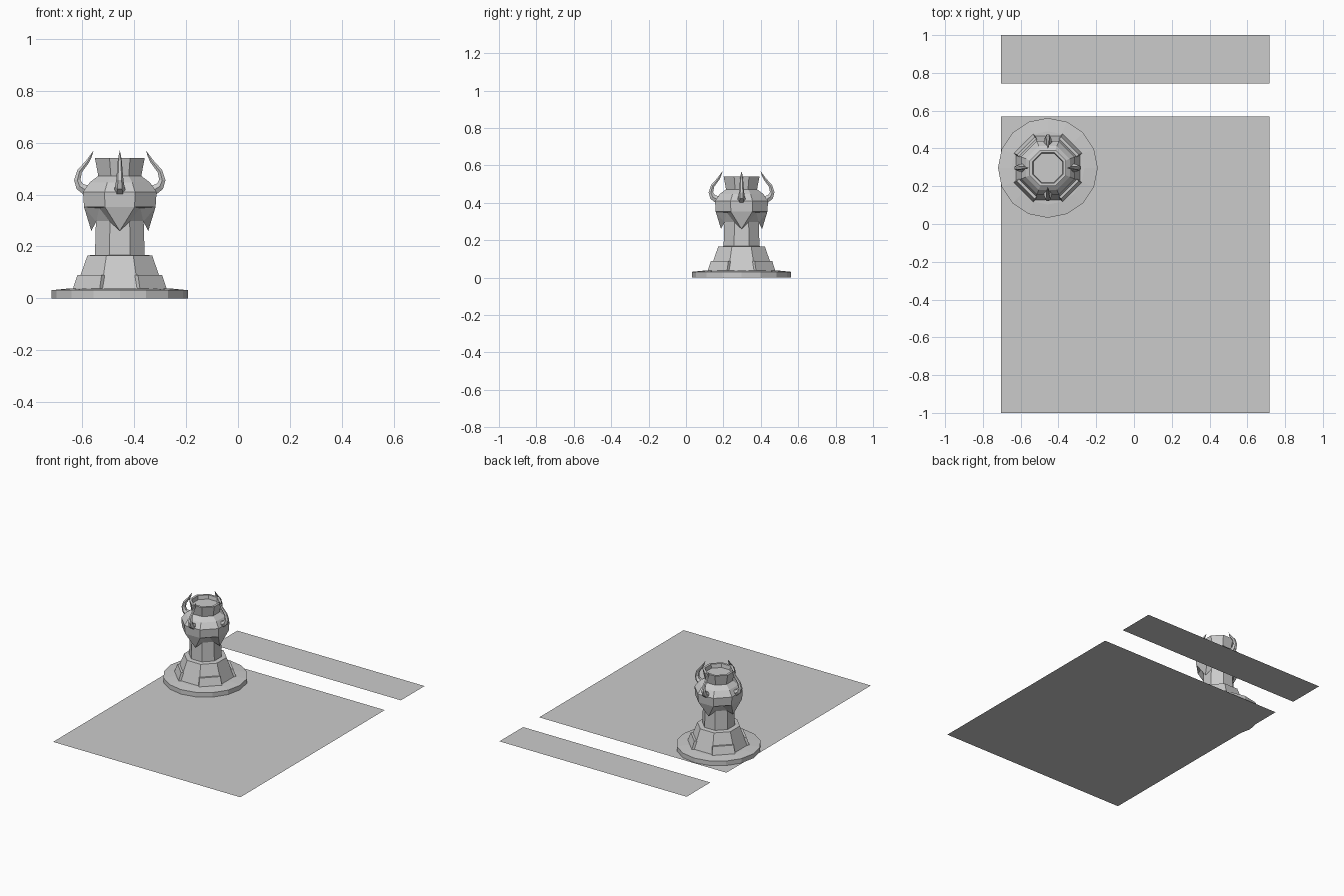
import bpy, bmesh
from math import cos, sin, pi, radians
from mathutils import Vector

if "Cube" in bpy.data.objects:
    bpy.data.objects.remove(bpy.data.objects["Cube"])

CX, CY = -0.456, 0.297


def finish(name, bm, at_piece=True):
    bmesh.ops.recalc_face_normals(bm, faces=bm.faces[:])
    me = bpy.data.meshes.new(name)
    bm.to_mesh(me)
    bm.free()
    ob = bpy.data.objects.new(name, me)
    if at_piece:
        ob.location = (CX, CY, 0)
    bpy.context.collection.objects.link(ob)
    return ob


def ring(bm, apothem, z, n=8):
    # flat sides face the axes
    r = apothem / cos(pi / n)
    return [bm.verts.new((r * cos((k - .5) * 2 * pi / n),
                          r * sin((k - .5) * 2 * pi / n), z)) for k in range(n)]


def bridge(bm, rings):
    for a, b in zip(rings, rings[1:]):
        n = len(a)
        for k in range(n):
            bm.faces.new((a[k], a[(k + 1) % n], b[(k + 1) % n], b[k]))


def turned(name, profile, n=8, bottom=True):
    bm = bmesh.new()
    rings = [ring(bm, a, z, n) for a, z in profile]
    bridge(bm, rings)
    if bottom:
        bm.faces.new(rings[0])
    bm.faces.new(rings[-1])
    return finish(name, bm)


# Ground sheets
def sheet(name, x0, x1, y0, y1):
    bm = bmesh.new()
    bm.faces.new([bm.verts.new(p) for p in
                  ((x0, y0, 0), (x1, y0, 0), (x1, y1, 0), (x0, y1, 0))])
    finish(name, bm, False)


sheet("large_sheet", -0.705, 0.718, -1.0, 0.568)
sheet("narrow_sheet", -0.705, 0.718, 0.743, 1.0)

# Round base disc
disc = turned("base_disc", [(0.259, 0), (0.259, 0.031), (0.19, 0.038)], 16)
disc.rotation_euler.z = pi / 16

# Tapered pedestal and neck
turned("pedestal", [(0.17, 0.036), (0.125, 0.165), (0.094, 0.168)], bottom=False)
turned("neck", [(0.096, 0.165), (0.092, 0.30)], bottom=False)

# Diagonal blocks at the pedestal foot
for i in range(4):
    bm = bmesh.new()
    quads = []
    for z, r in ((0.036, 0.183), (0.09, 0.165)):
        w = 0.073 if z < 0.05 else 0.066
        quads.append([bm.verts.new((x, y, z)) for x, y in
                      ((0.13, -w), (r, -w), (r, w), (0.13, w))])
    bridge(bm, quads)
    bm.faces.new(quads[0])
    bm.faces.new(quads[1])
    finish(f"foot_block_{i + 1}", bm).rotation_euler.z = radians(45 + 90 * i)

# Head with pointed shields on the axes, brows on the diagonals and hollow crown
bm = bmesh.new()
profile = [(0.138, 0.352), (0.142, 0.41), (0.116, 0.447), (0.083, 0.472),
           (0.096, 0.541), (0.081, 0.541), (0.077, 0.515)]
rings = [ring(bm, a, z) for a, z in profile]
bridge(bm, rings)
bm.faces.new(rings[-1])
top = rings[0]
low = ring(bm, 0.091, 0.295)
for k in range(0, 8, 2):
    a = k * pi / 4
    tip = bm.verts.new((0.11 * cos(a), 0.11 * sin(a), 0.26))
    v0, v1, v2 = top[k], top[k + 1], top[(k + 2) % 8]
    n0, n1, n2 = low[k], low[k + 1], low[(k + 2) % 8]
    bm.faces.new((v0, v1, tip))
    bm.faces.new((v1, n1, tip))
    bm.faces.new((n0, v0, tip))
    bm.faces.new((n1, n0, tip))
    # folded brow over the diagonal hollow
    d = a + pi / 4
    brow = bm.verts.new((0.112 * cos(d), 0.112 * sin(d), 0.348))
    for f in ((v1, v2, brow), (v2, n2, brow), (n2, n1, brow), (n1, v1, brow)):
        bm.faces.new(f)
finish("head", bm)

# Four curved horns
path = [(0.132, 0.418, 0.022), (0.155, 0.432, 0.018), (0.164, 0.456, 0.014),
        (0.155, 0.49, 0.011), (0.124, 0.528, 0.008), (0.112, 0.548, 0.005)]
for i in range(4):
    bm = bmesh.new()
    loops = []
    for j, (x, z, r) in enumerate(path):
        p, q = path[max(j - 1, 0)], path[min(j + 1, len(path) - 1)]
        t = Vector((q[0] - p[0], 0, q[1] - p[1])).normalized()
        side = Vector((0, 1, 0))
        up = t.cross(side)
        loops.append([bm.verts.new(Vector((x, 0, z)) + r * (cos(m * pi / 3) * side
                      + sin(m * pi / 3) * up)) for m in range(6)])
    bridge(bm, loops)
    bm.faces.new(loops[0])
    tip = bm.verts.new((0.101, 0, 0.57))
    for m in range(6):
        bm.faces.new((loops[-1][m], loops[-1][(m + 1) % 6], tip))
    finish(f"horn_{i + 1}", bm).rotation_euler.z = i * pi / 2
